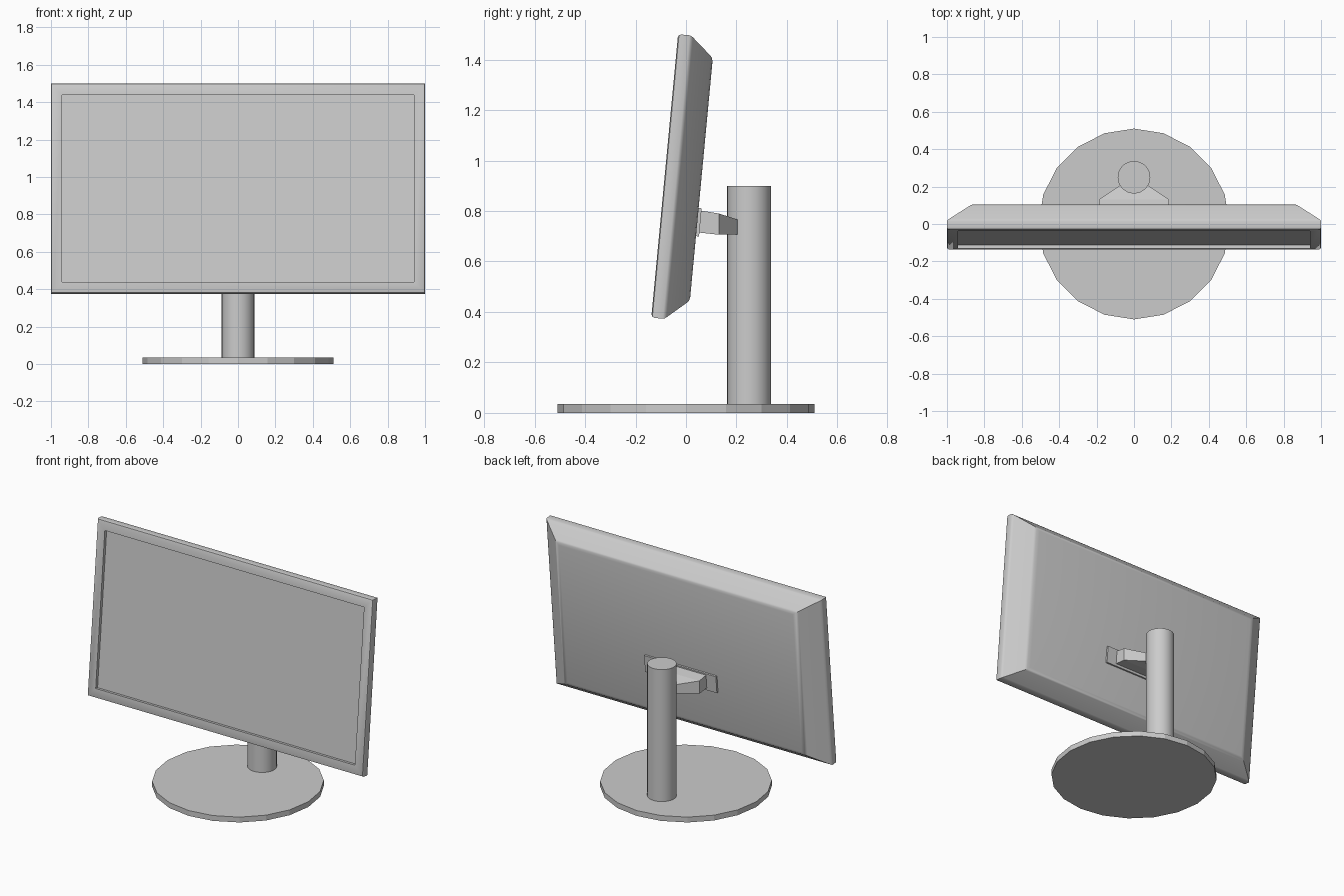
import bpy, bmesh, math
from mathutils import Matrix, Vector

if "Cube" in bpy.data.objects:
    bpy.data.objects.remove(bpy.data.objects["Cube"])

TILT = Matrix.Translation((0, -0.0845, 0.939)) @ Matrix.Rotation(math.radians(-5.4), 4, 'X')


def loft(name, rings, matrix=Matrix.Identity(4), smooth=None):
    """Skin rectangular sections given as (y, half_width, z_low, z_high)."""
    bm = bmesh.new()
    loops = []
    for y, hx, lo, hi in rings:
        loops.append([bm.verts.new(matrix @ Vector(p)) for p in
                      ((-hx, y, lo), (hx, y, lo), (hx, y, hi), (-hx, y, hi))])
    for a, b in zip(loops, loops[1:]):
        for i in range(4):
            j = (i + 1) % 4
            bm.faces.new((a[i], a[j], b[j], b[i]))
    bm.faces.new(loops[0])
    bm.faces.new(loops[-1])
    bmesh.ops.recalc_face_normals(bm, faces=bm.faces)
    mesh = bpy.data.meshes.new(name)
    bm.to_mesh(mesh)
    bm.free()
    ob = bpy.data.objects.new(name, mesh)
    bpy.context.collection.objects.link(ob)
    if smooth:
        shade(ob, smooth)
    return ob


def shade(ob, degrees):
    bpy.ops.object.select_all(action='DESELECT')
    ob.select_set(True)
    bpy.context.view_layer.objects.active = ob
    bpy.ops.object.shade_smooth_by_angle(angle=math.radians(degrees))


def cylinder(name, sides, radius, y, z0, z1):
    bpy.ops.mesh.primitive_cylinder_add(vertices=sides, radius=radius, depth=z1 - z0,
                                        location=(0, y, (z0 + z1) / 2))
    ob = bpy.context.object
    ob.name = name
    shade(ob, 17)
    return ob


# Display housing: recessed screen, rounded bezel, thin side band, chamfered back
profile = [
    (0.020, 0.940, 0.502), (0.000, 0.940, 0.502),
    (0.000, 0.987, 0.551), (0.004, 0.996, 0.560), (0.013, 1.000, 0.564),
    (0.046, 1.000, 0.564), (0.053, 0.997, 0.562), (0.060, 0.988, 0.557),
    (0.134, 0.882, 0.493), (0.142, 0.869, 0.484), (0.146, 0.848, 0.469),
]
loft("display_housing", [(d, w, -h, h) for d, w, h in profile], TILT, 35)

# Mounting plate on the back
loft("mount_plate", [(0.140, 0.26, -0.226, -0.114), (0.158, 0.26, -0.226, -0.114)], TILT)

# Tapered arm reaching the column
loft("mount_arm", [(0.050, 0.188, 0.715, 0.803), (0.130, 0.188, 0.706, 0.790),
                   (0.205, 0.078, 0.706, 0.766)])

# Stand
cylinder("stand_column", 32, 0.087, 0.25, 0.03, 0.90)
cylinder("stand_base", 20, 0.51, 0, 0, 0.035)
